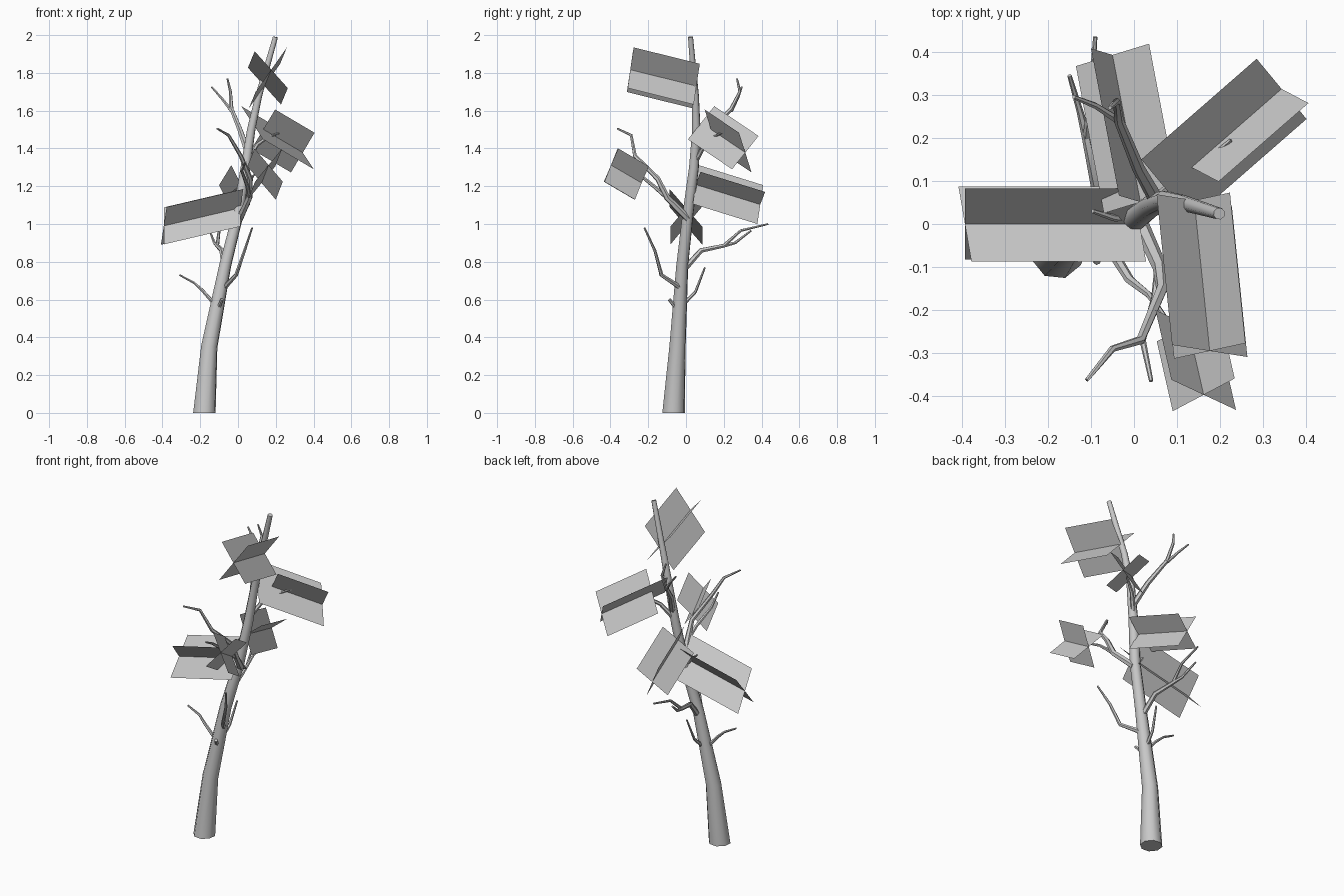
import bpy
import bmesh
import math
from mathutils import Vector

cube = bpy.data.objects.get("Cube")
if cube:
    bpy.data.objects.remove(cube, do_unlink=True)

GREY = (0.58, 0.58, 0.58, 1.0)
grey = bpy.data.materials.new("plain grey")
grey.use_nodes = True
grey.diffuse_color = GREY
grey.node_tree.nodes["Principled BSDF"].inputs["Base Color"].default_value = GREY


def finish(name, bm, smooth):
    mesh = bpy.data.meshes.new(name)
    bm.to_mesh(mesh)
    bm.free()
    mesh.materials.append(grey)
    obj = bpy.data.objects.new(name, mesh)
    bpy.context.collection.objects.link(obj)
    if smooth:
        bpy.ops.object.select_all(action="DESELECT")
        obj.select_set(True)
        bpy.context.view_layer.objects.active = obj
        bpy.ops.object.shade_smooth_by_angle(angle=math.radians(50))


def tube(name, path, radii, sides):
    """Tapered tube lofted along a path, closed at both ends."""
    pts = [Vector(p) for p in path]
    bm = bmesh.new()
    rings = []
    for i, p in enumerate(pts):
        along = (pts[min(i + 1, len(pts) - 1)] - pts[max(i - 1, 0)]).normalized()
        if p.z == 0:
            along = Vector((0, 0, 1))
        side = Vector((1, 0.3, 0))
        side = (side - along * side.dot(along)).normalized()
        up = along.cross(side)
        ring = []
        for k in range(sides):
            a = math.tau * k / sides
            ring.append(bm.verts.new(p + radii[i] * (math.cos(a) * side + math.sin(a) * up)))
        rings.append(ring)
    for low, high in zip(rings, rings[1:]):
        for k in range(sides):
            n = (k + 1) % sides
            bm.faces.new((low[k], low[n], high[n], high[k]))
    bm.faces.new(rings[0][::-1])
    bm.faces.new(rings[-1])
    finish(name, bm, True)


def branch(name, path, thick, thin=0.005):
    last = len(path) - 1
    radii = [thick + (thin - thick) * i / last for i in range(last + 1)]
    tube(name, path, radii, 6)


def foliage(name, start, end, u, v, skip=0.0):
    """Two crossed flat cards sharing one axis."""
    start, end = Vector(start), Vector(end)
    bm = bmesh.new()
    for half, begin in ((Vector(u), start.lerp(end, skip)), (Vector(v), start)):
        corners = (begin - half, end - half, end + half, begin + half)
        bm.faces.new([bm.verts.new(c) for c in corners])
    finish(name, bm, False)


# Leaning trunk with a flared foot
tube("trunk",
     [(-.178, -.066, 0), (-.152, -.045, .35), (-.068, -.02, .78), (0, .01, 1.05),
      (.04, .042, 1.3), (.07, .055, 1.5), (.11, .05, 1.68), (.198, .024, 1.99)],
     [.062, .045, .033, .03, .027, .023, .019, .014], 8)

# Lower branches
branch("low_front_branch", [(-.075, -.025, .66), (-.01, -.13, .73),
                            (.035, -.165, .86), (.075, -.22, .98)], .014)
branch("low_right_branch", [(-.11, -.035, .56), (-.19, -.04, .65),
                            (-.235, -.03, .69), (-.31, -.035, .73)], .011)
branch("low_back_branch", [(-.1, -.01, .58), (-.09, .05, .64), (-.075, .1, .77)], .011)
branch("low_stub", [(-.11, -.04, .54), (-.085, -.088, .6)], .012, .009)
branch("back_branch", [(-.07, -.01, .76), (-.085, .08, .86), (-.11, .2, .885),
                       (-.125, .26, .9), (-.15, .345, .965)], .017)
branch("back_branch_fork", [(-.11, .2, .885), (-.1, .29, .965), (-.09, .435, 1.0)], .01)

# Middle branches
branch("front_branch", [(.01, .01, 1.03), (.06, -.1, 1.14), (.065, -.15, 1.24),
                        (.015, -.27, 1.36), (-.05, -.29, 1.47), (-.11, -.363, 1.505)], .02)
branch("front_branch_fork", [(.06, -.1, 1.14), (.05, -.17, 1.2), (.02, -.27, 1.28),
                             (.04, -.365, 1.33)], .013)
branch("right_twig", [(0, .01, 1.04), (-.05, .015, 1.1), (-.096, .03, 1.14)], .011)

# Upper branches
branch("top_back_branch", [(.055, .05, 1.37), (.01, .13, 1.5), (-.035, .24, 1.61),
                           (-.04, .285, 1.7), (-.056, .27, 1.77)], .018)
branch("top_back_fork", [(-.035, .24, 1.6), (-.09, .275, 1.67), (-.14, .295, 1.725)], .01)
branch("top_left_branch", [(.045, .05, 1.33), (.1, .1, 1.42), (.16, .14, 1.46),
                           (.225, .195, 1.485)], .014)

# Crossed foliage cards
foliage("top_foliage", (.14, .055, 1.73), (.176, -.295, 1.817),
        (.083, .018, .118), (-.0875, .014, .0975))
foliage("left_foliage", (.075, .08, 1.536), (.343, .314, 1.378),
        (.0625, -.033, .105), (-.058, .07, .088), skip=.22)
foliage("right_foliage", (.013, 0, 1.085), (-.393, 0, .99),
        (.015, -.087, .1), (0, .082, .098))
foliage("back_foliage", (.015, .051, 1.209), (-.05, .393, 1.103),
        (-.05, .015, .103), (.085, .026, .067))
foliage("front_foliage", (.125, -.235, 1.217), (.162, -.397, 1.312),
        (.072, .038, .088), (-.075, .035, .088))
